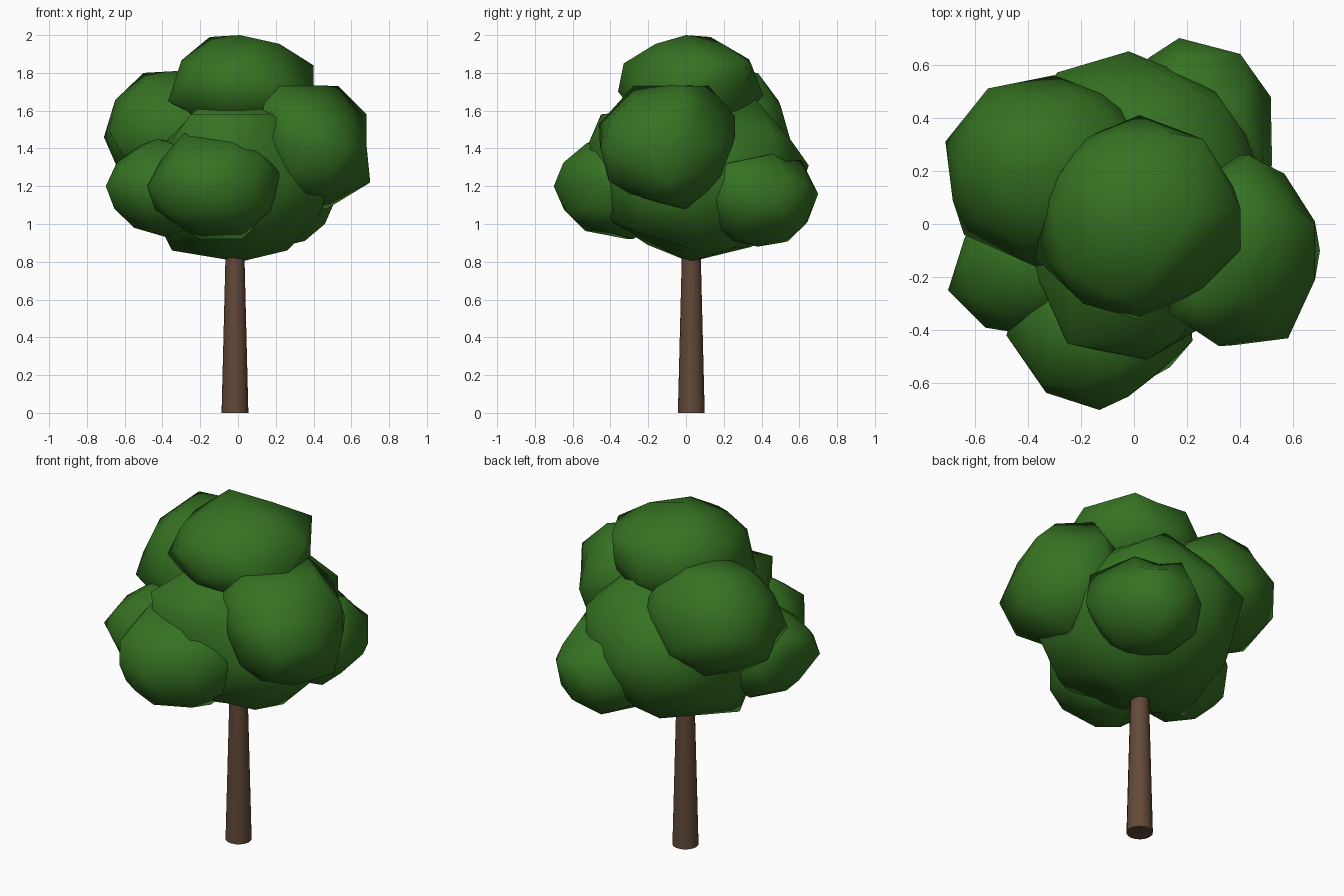
import bpy, math, random
from mathutils import Vector


def material(name, rgb):
    m = bpy.data.materials.new(name)
    m.diffuse_color = (*rgb, 1)
    return m


leaf = material("leaf green", (0.036, 0.168, 0.016))
bark = material("bark brown", (0.122, 0.066, 0.038))


def leaf_clump(name, low, high, peaks, seed):
    """Low-poly ball filling the box low..high, pulled out to a few corner points."""
    rng = random.Random(seed)
    bpy.ops.mesh.primitive_ico_sphere_add(subdivisions=2, radius=1)
    ob = bpy.context.object
    ob.name = name
    low, high = Vector(low), Vector(high)
    centre, half = (low + high) / 2, (high - low) / 2
    free = list(ob.data.vertices)
    # nearest free vertex goes to each corner point
    for p in peaks:
        unit = Vector([(p[i] - centre[i]) / half[i] for i in range(3)])
        v = min(free, key=lambda v: (v.co - unit.normalized()).length)
        v.co = unit
        free.remove(v)
    # the rest get a slight unevenness
    for v in free:
        v.co *= rng.uniform(0.94, 1.0)
    for v in ob.data.vertices:
        v.co = Vector([centre[i] + v.co[i] * half[i] for i in range(3)])
    ob.data.shade_smooth()
    ob.data.materials.append(leaf)


# Crown: a large core with clumps around it
leaf_clump("crown_core", (-0.50, -0.51, 0.80), (0.51, 0.65, 1.70), [
    (0.01, 0.02, 0.80), (-0.35, 0.0, 0.86), (0.26, 0.05, 0.86),
    (-0.02, 0.65, 1.31), (-0.29, 0.57, 1.31), (0.33, 0.46, 1.48),
    (0.48, -0.24, 1.17), (0.05, -0.51, 1.44), (-0.25, -0.45, 1.58),
    (0.17, -0.43, 1.58), (0.08, 0.36, 1.67), (0.30, -0.27, 0.96)], 1)
leaf_clump("top_clump", (-0.37, -0.36, 1.46), (0.41, 0.41, 2.00), [
    (0.01, 0.0, 2.0), (-0.15, 0.13, 1.99), (0.40, 0.06, 1.84),
    (0.40, -0.10, 1.73), (0.26, 0.32, 1.87), (0.02, 0.41, 1.68),
    (0.02, -0.33, 1.85), (-0.19, -0.30, 1.78), (-0.37, -0.13, 1.65),
    (0.27, -0.24, 1.72), (0.02, -0.36, 1.70), (0.21, -0.12, 1.90)], 2)
leaf_clump("upper_left_clump", (-0.71, -0.17, 1.17), (0.06, 0.57, 1.81), [
    (-0.71, 0.31, 1.46), (-0.55, 0.51, 1.53), (-0.30, 0.56, 1.42),
    (-0.50, 0.35, 1.80), (-0.28, 0.38, 1.80), (-0.64, -0.04, 1.42),
    (-0.37, -0.16, 1.50), (-0.64, 0.15, 1.30), (-0.12, 0.49, 1.56),
    (0.0, 0.39, 1.56)], 3)
leaf_clump("upper_right_clump", (0.06, -0.46, 1.08), (0.70, 0.26, 1.74), [
    (0.70, -0.10, 1.22), (0.68, 0.0, 1.58), (0.53, -0.02, 1.73),
    (0.38, 0.12, 1.73), (0.22, -0.28, 1.73), (0.14, -0.34, 1.64),
    (0.58, -0.43, 1.40), (0.32, -0.46, 1.53), (0.43, 0.26, 1.57),
    (0.47, 0.0, 1.08), (0.48, -0.41, 1.23)], 4)
leaf_clump("lower_front_clump", (-0.48, -0.70, 0.92), (0.24, -0.04, 1.48), [
    (-0.13, -0.70, 1.20), (-0.48, -0.42, 1.20), (-0.35, -0.60, 1.32),
    (-0.29, -0.40, 1.48), (0.22, -0.44, 1.25), (-0.20, -0.31, 0.92),
    (-0.30, -0.47, 0.98), (0.06, -0.42, 1.44), (0.08, -0.57, 1.20),
    (0.02, -0.28, 0.92)], 5)
leaf_clump("lower_left_clump", (-0.70, -0.42, 0.93), (-0.08, 0.18, 1.46), [
    (-0.70, -0.25, 1.20), (-0.64, -0.06, 1.26), (-0.56, -0.39, 1.22),
    (-0.55, -0.15, 0.98), (-0.43, -0.18, 1.45)], 6)
leaf_clump("lower_back_clump", (-0.08, 0.06, 0.87), (0.53, 0.70, 1.38), [
    (0.17, 0.70, 1.16), (0.40, 0.64, 1.20), (0.52, 0.22, 1.14),
    (0.46, 0.30, 1.00), (0.38, 0.46, 1.37), (0.18, 0.61, 1.34),
    (0.49, 0.22, 1.32), (0.28, 0.50, 0.90)], 7)

# Tapered trunk, running up into the crown
bpy.ops.mesh.primitive_cone_add(vertices=16, radius1=0.071, radius2=0.041,
                                depth=1.2, location=(-0.016, 0.028, 0.6))
trunk = bpy.context.object
trunk.name = "trunk"
trunk.data.materials.append(bark)
bpy.ops.object.shade_smooth_by_angle(angle=math.radians(40))
